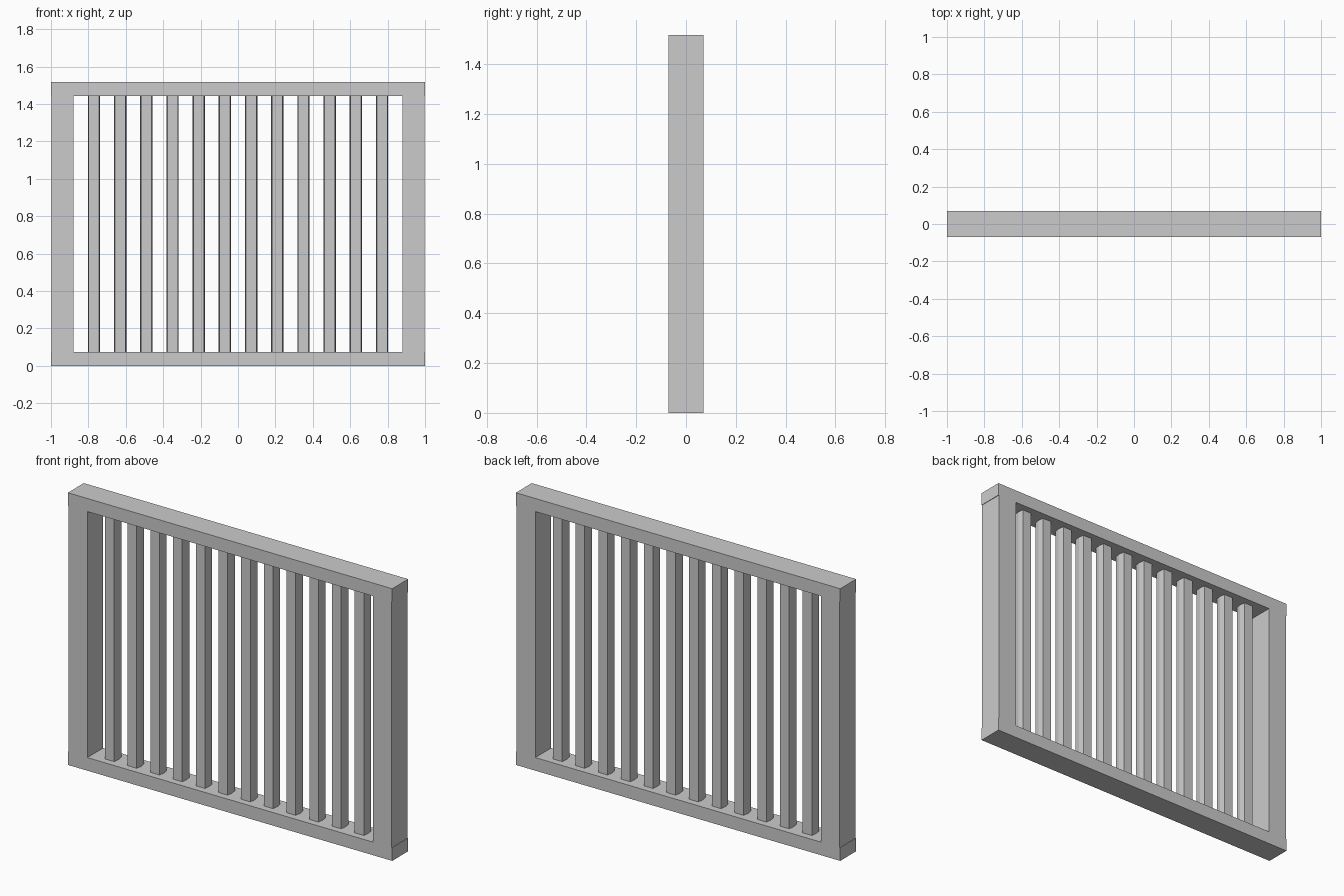
import bpy, bmesh

if "Cube" in bpy.data.objects:
    bpy.data.objects.remove(bpy.data.objects["Cube"])

HEIGHT, RAIL, DEPTH = 1.517, 0.073, 0.14
POST_IN, POST_OUT = 0.88, 0.997


def prism(name, outline, z0, z1):
    """Extrude a horizontal outline from z0 to z1."""
    bm = bmesh.new()
    face = bm.faces.new([bm.verts.new((x, y, z0)) for x, y in outline])
    top = bmesh.ops.extrude_face_region(bm, geom=[face])
    verts = [v for v in top["geom"] if isinstance(v, bmesh.types.BMVert)]
    bmesh.ops.translate(bm, verts=verts, vec=(0, 0, z1 - z0))
    # Keep the base cap so every part is closed
    if not any(all(abs(v.co.z - z0) < 1e-6 for v in f.verts) for f in bm.faces):
        bm.faces.new([v for v in bm.verts if abs(v.co.z - z0) < 1e-6])
    bmesh.ops.recalc_face_normals(bm, faces=bm.faces[:])
    mesh = bpy.data.meshes.new(name)
    bm.to_mesh(mesh)
    bm.free()
    obj = bpy.data.objects.new(name, mesh)
    bpy.context.collection.objects.link(obj)
    return obj


def rect(x0, x1, depth):
    h = depth / 2
    return [(x0, -h), (x1, -h), (x1, h), (x0, h)]


# Rails span the full width, posts sit very slightly inside their ends
prism("bottom_rail", rect(-1, 1, DEPTH), 0, RAIL)
prism("top_rail", rect(-1, 1, DEPTH), HEIGHT - RAIL, HEIGHT)
prism("left_post", rect(-POST_OUT, -POST_IN, DEPTH), RAIL, HEIGHT - RAIL)
prism("right_post", rect(POST_IN, POST_OUT, DEPTH), RAIL, HEIGHT - RAIL)

# Twelve bars with shallow ridged sides
BARS, SPAN = 12, 0.77
half = [(0.028, -0.032), (0.033, 0.0), (0.028, 0.032)]
section = half + [(-x, y) for x, y in reversed(half)]
for i in range(BARS):
    cx = -SPAN + 2 * SPAN * i / (BARS - 1)
    prism(f"bar_{i + 1}", [(cx + x, y) for x, y in section], RAIL, HEIGHT - RAIL)
